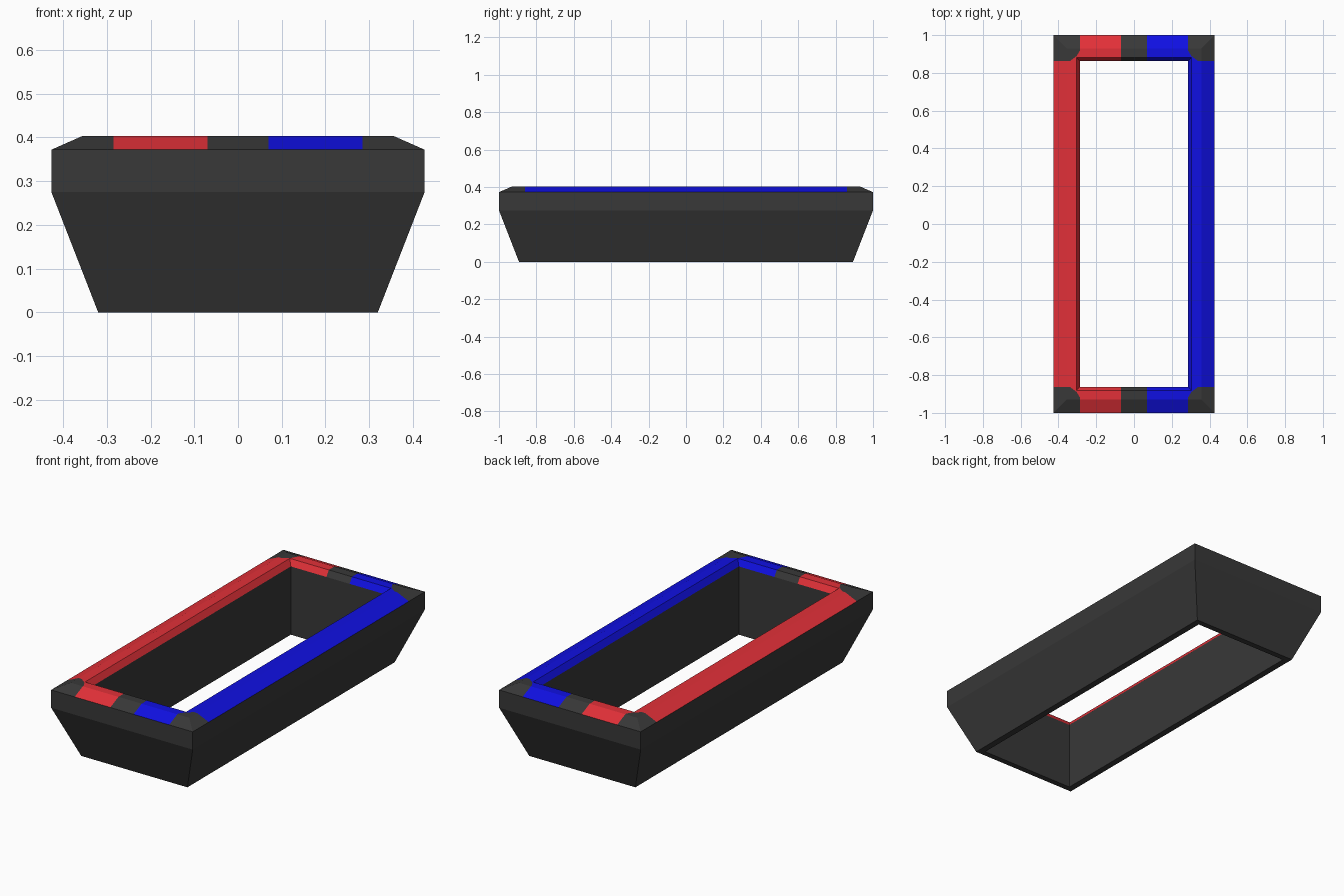
import bpy, bmesh
from mathutils import Vector

cube = bpy.data.objects.get("Cube")
if cube:
    bpy.data.objects.remove(cube)


def material(name, rgb):
    m = bpy.data.materials.new(name)
    m.use_nodes = True
    m.diffuse_color = (*rgb, 1)
    m.node_tree.nodes["Principled BSDF"].inputs["Base Color"].default_value = (*rgb, 1)
    return m


DARK = material("dark grey", (0.04, 0.04, 0.04))
RED = material("red lens", (0.76, 0.03, 0.04))
BLUE = material("blue lens", (0.005, 0.005, 0.76))

INNER_X, INNER_Y = 0.285, 0.862
OUTER_X, OUTER_Y = 0.427, 1.0
RIM_Z, TOP_Z = 0.372, 0.403
GAP = 0.07


def ring_mesh(sections, closed):
    """Join rectangular loops (half x, half y, z), ordered up the outside and down the inside."""
    bm = bmesh.new()
    loops = [[bm.verts.new((sx * x, sy * y, z))
              for sx, sy in ((-1, -1), (1, -1), (1, 1), (-1, 1))]
             for x, y, z in sections]
    pairs = list(zip(loops, loops[1:]))
    if closed:
        pairs.append((loops[-1], loops[0]))
    for a, b in pairs:
        for i in range(4):
            j = (i + 1) % 4
            bm.faces.new((a[i], a[j], b[j], b[i]))
    return bm


def finish(bm, name, mats):
    me = bpy.data.meshes.new(name)
    bm.to_mesh(me)
    bm.free()
    for m in mats:
        me.materials.append(m)
    ob = bpy.data.objects.new(name, me)
    bpy.context.collection.objects.link(ob)
    return ob


def cut(bm, faces, point, normal):
    geom = set(faces)
    for f in faces:
        geom.update(f.edges)
        geom.update(f.verts)
    bmesh.ops.bisect_plane(bm, geom=list(geom), plane_co=point, plane_no=normal, dist=1e-5)


# Tapered housing with a straight-walled opening
finish(ring_mesh([(0.32, 0.893, 0), (OUTER_X, OUTER_Y, 0.275),
                  (OUTER_X, OUTER_Y, RIM_Z), (INNER_X, INNER_Y, RIM_Z),
                  (INNER_X, INNER_Y, 0)], True), "housing", [DARK])

# Bevelled lens ring on the rim
lens = ring_mesh([(OUTER_X, OUTER_Y, RIM_Z), (0.357, 0.93, TOP_Z),
                  (INNER_X + 0.02, INNER_Y + 0.02, TOP_Z),
                  (INNER_X, INNER_Y, RIM_Z)], False)

# Cuts between the lens segments
for x in (-INNER_X, -GAP, GAP, INNER_X):
    cut(lens, lens.faces[:], (x, 0, 0), (1, 0, 0))
for y in (-INNER_Y, INNER_Y):
    cut(lens, lens.faces[:], (0, y, 0), (0, 1, 0))

# Rounded inner edge of each corner cap, as two cuts
edge = [Vector((0.34, INNER_Y)), Vector((0.304, 0.889)), Vector((INNER_X, 0.92))]
lines = []
for a, b in zip(edge, edge[1:]):
    d = b - a
    lines.append((a, Vector((d.y, -d.x)).normalized()))


def in_corner(c):
    return abs(c.x) > INNER_X and abs(c.y) > INNER_Y


for sx in (-1, 1):
    for sy in (-1, 1):
        for p, n in lines:
            corner = []
            for f in lens.faces:
                c = f.calc_center_median()
                if in_corner(c) and c.x * sx > 0 and c.y * sy > 0:
                    corner.append(f)
            cut(lens, corner, (p.x * sx, p.y * sy, 0), (n.x * sx, n.y * sy, 0))

# Colour by side, with dark corner caps and dark end centres
for f in lens.faces:
    c = f.calc_center_median()
    q = Vector((abs(c.x), abs(c.y)))
    cap = in_corner(c) and all((q - p).dot(n) > 0 for p, n in lines)
    if cap or q.x < GAP:
        f.material_index = 0
    else:
        f.material_index = 1 if c.x < 0 else 2

finish(lens, "lens_ring", [DARK, RED, BLUE])
